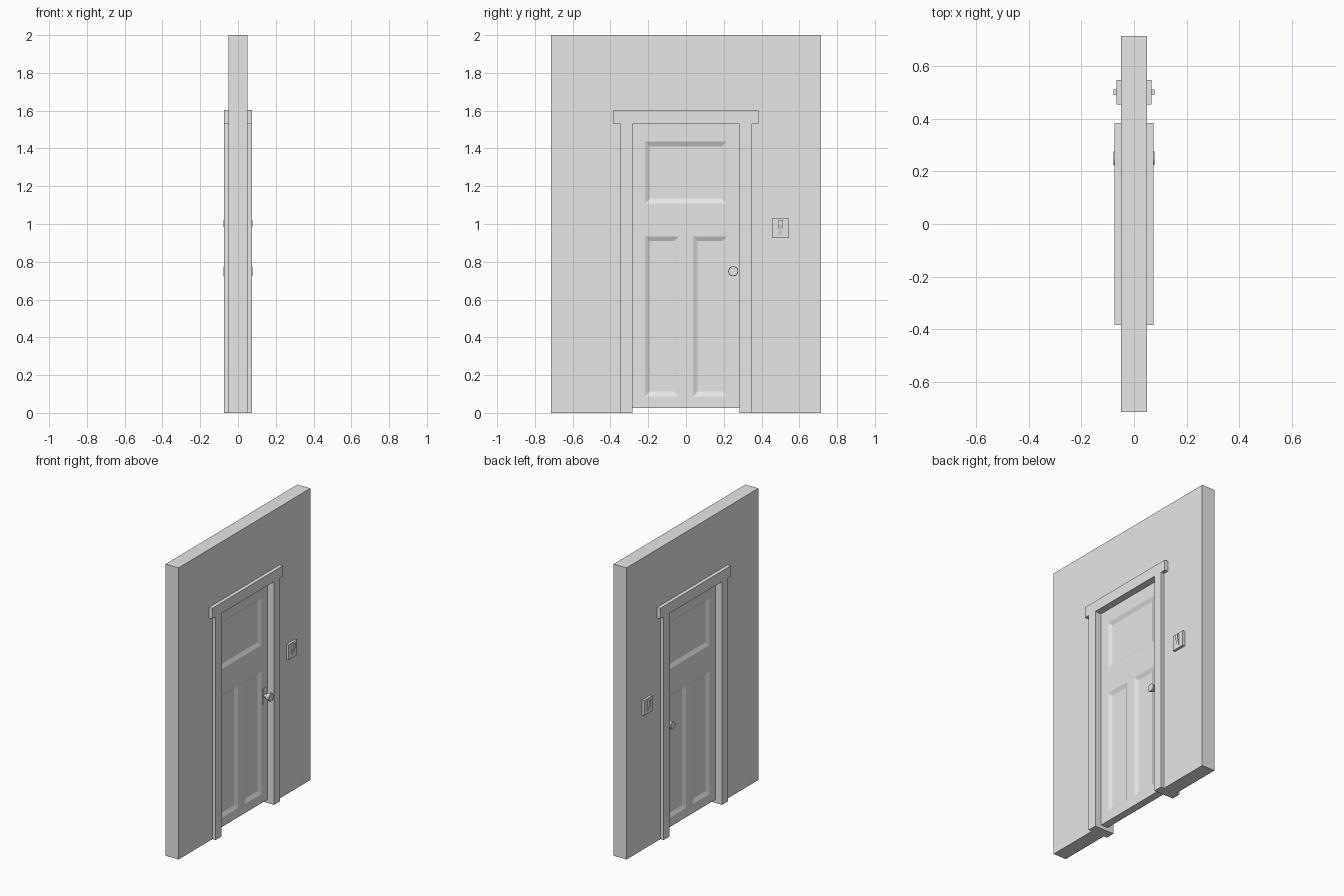
import bpy, bmesh, math
from mathutils import Vector, Matrix

if "Cube" in bpy.data.objects:
    bpy.data.objects.remove(bpy.data.objects["Cube"])

grey = bpy.data.materials.new("light_grey")
grey.use_nodes = True
colour = (0.8, 0.8, 0.8, 1)
grey.diffuse_color = colour
grey.node_tree.nodes["Principled BSDF"].inputs["Base Color"].default_value = colour

WALL, TRIM, DOOR = 0.049, 0.074, 0.026   # half thicknesses
OPEN_Y, OPEN_Z = 0.284, 1.53             # doorway half width and height
SIDES = (("left", 1), ("right", -1))


def finish(bm, name):
    bmesh.ops.recalc_face_normals(bm, faces=bm.faces)
    mesh = bpy.data.meshes.new(name)
    bm.to_mesh(mesh)
    bm.free()
    mesh.materials.append(grey)
    obj = bpy.data.objects.new(name, mesh)
    bpy.context.collection.objects.link(obj)
    return obj


def slab(name, outline, x0, x1):
    """Extrude a (y, z) outline along x."""
    bm = bmesh.new()
    face = bm.faces.new([bm.verts.new((x0, y, z)) for y, z in outline])
    new = bmesh.ops.extrude_face_region(bm, geom=[face])["geom"]
    verts = [v for v in new if isinstance(v, bmesh.types.BMVert)]
    bmesh.ops.translate(bm, verts=verts, vec=(x1 - x0, 0, 0))
    return finish(bm, name)


def rect(y, z, w, h):
    return [(y - w, z - h), (y + w, z - h), (y + w, z + h), (y - w, z + h)]


def arch(half):
    """Mirror the right half of an outline that surrounds the doorway."""
    half = [(OPEN_Y, OPEN_Z), (OPEN_Y, 0)] + half
    return half + [(-y, z) for y, z in reversed(half)]


def lathe(name, profile, y, z, side):
    """Turn an (x, radius) profile about a line along x."""
    bm = bmesh.new()
    n = 16
    rings = []
    for x, r in profile:
        rings.append([bm.verts.new((side * x, y + r * math.cos(2 * math.pi * i / n),
                                    z + r * math.sin(2 * math.pi * i / n))) for i in range(n)])
    for a, b in zip(rings, rings[1:]):
        for i in range(n):
            j = (i + 1) % n
            bm.faces.new((a[i], a[j], b[j], b[i]))
    bm.faces.new(rings[0])
    bm.faces.new(rings[-1])
    return finish(bm, name)


# Wall with a doorway
slab("wall", arch([(0.714, 0), (0.714, 2)]), -WALL, WALL)

# Door with recessed panels on both faces
bm = bmesh.new()
bmesh.ops.create_cube(bm, size=1, matrix=Matrix.Translation((0, 0, (OPEN_Z + 0.025) / 2))
                      @ Matrix.Diagonal((2 * DOOR, 2 * OPEN_Y, OPEN_Z - 0.025, 1)))
cuts = [((0, y, 0), (0, 1, 0)) for y in (-0.216, -0.036, 0.036, 0.216)]
cuts += [((0, 0, z), (0, 0, 1)) for z in (0.088, 0.935, 1.108, 1.437)]
for point, normal in cuts:
    bmesh.ops.bisect_plane(bm, geom=bm.verts[:] + bm.edges[:] + bm.faces[:],
                           plane_co=point, plane_no=normal)


def is_panel(face):
    c = face.calc_center_median()
    if abs(face.normal.x) < 0.9 or abs(c.y) > 0.216:
        return False
    return 1.108 < c.z < 1.437 or (0.088 < c.z < 0.935 and abs(c.y) > 0.036)


bm.normal_update()
bmesh.ops.inset_region(bm, faces=[f for f in bm.faces if is_panel(f)],
                       thickness=0.026, depth=-0.012, use_even_offset=True)
finish(bm, "door")

for label, s in SIDES:
    # Casing with a wider head
    slab(label + "_door_casing",
         arch([(0.347, 0), (0.347, OPEN_Z), (0.383, OPEN_Z), (0.383, 1.603)]),
         s * WALL, s * TRIM)

    # Knob on a thin backplate
    slab(label + "_knob_backplate", rect(0.25, 0.75, 0.022, 0.055),
         s * DOOR, s * (DOOR + 0.004))
    knob = lathe(label + "_door_knob",
                 [(DOOR, 0.012), (0.046, 0.012), (0.05, 0.022), (0.074, 0.027), (0.078, 0.025)],
                 0.25, 0.75, s)
    for o in bpy.context.selected_objects:
        o.select_set(False)
    knob.select_set(True)
    bpy.context.view_layer.objects.active = knob
    bpy.ops.object.shade_smooth_by_angle(angle=math.radians(30))

    # Light switch with a wedge toggle
    slab(label + "_switch_plate", rect(0.5, 0.978, 0.046, 0.052), s * WALL, s * 0.066)
    bm = bmesh.new()
    wedge = [(0.066, 0.94), (0.078, 0.995), (0.078, 1.02), (0.066, 1.02)]
    face = bm.faces.new([bm.verts.new((s * x, 0.49, z)) for x, z in wedge])
    new = bmesh.ops.extrude_face_region(bm, geom=[face])["geom"]
    bmesh.ops.translate(bm, vec=(0, 0.02, 0),
                        verts=[v for v in new if isinstance(v, bmesh.types.BMVert)])
    finish(bm, label + "_switch_toggle")
